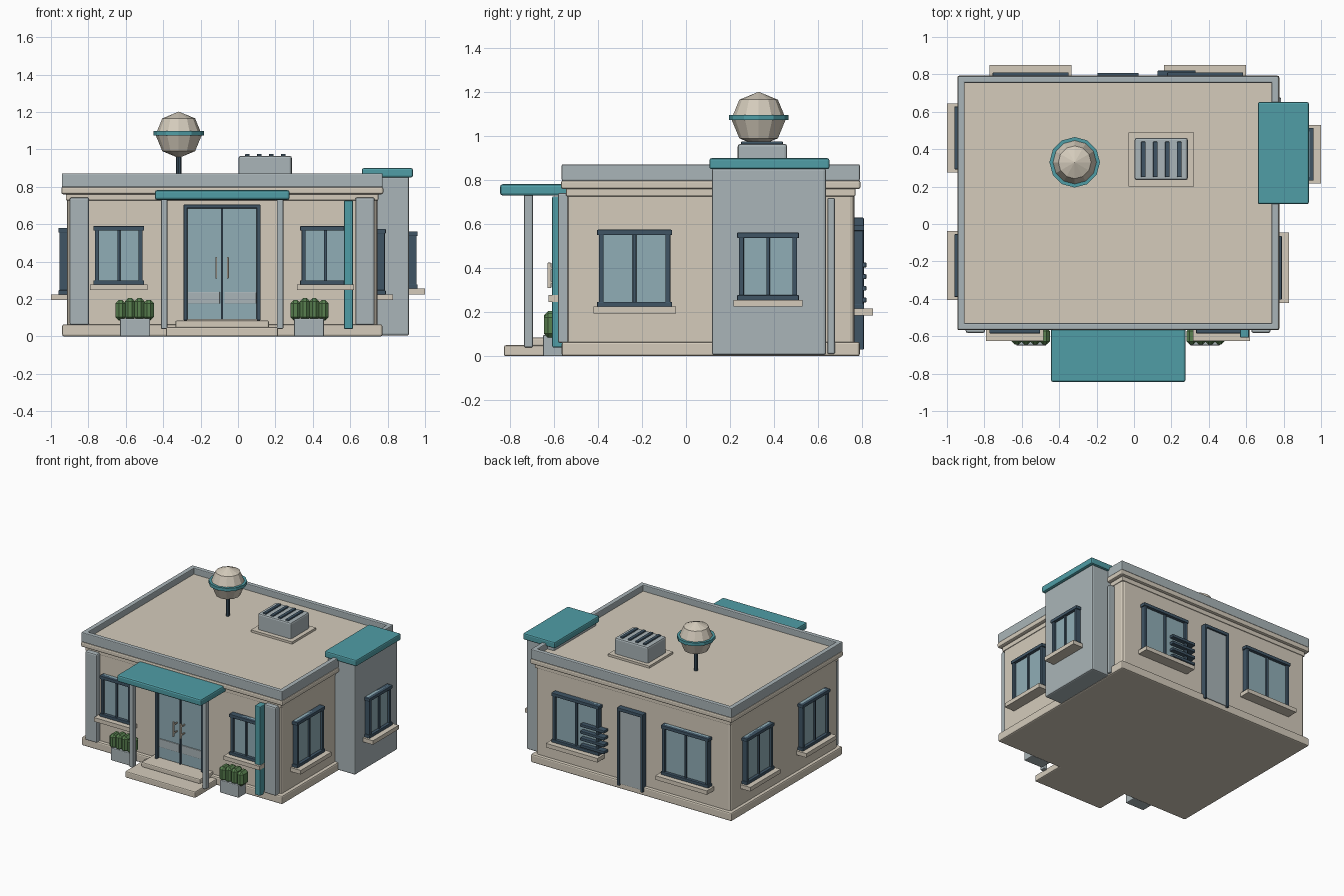
import bpy, math
from mathutils import Matrix, Vector

if "Cube" in bpy.data.objects:
    bpy.data.objects.remove(bpy.data.objects["Cube"])


def material(name, rgb):
    m = bpy.data.materials.new(name)
    m.diffuse_color = (*rgb, 1)
    m.use_nodes = True
    m.node_tree.nodes["Principled BSDF"].inputs["Base Color"].default_value = m.diffuse_color
    return m


BEIGE = material("beige", (0.66, 0.60, 0.50))
GREY = material("blue_grey", (0.40, 0.46, 0.48))
TEAL = material("teal", (0.08, 0.34, 0.38))
DARK = material("dark_frame", (0.05, 0.09, 0.13))
GLASS = material("glass", (0.28, 0.42, 0.47))
GREEN = material("leaf", (0.10, 0.22, 0.08))
I = Matrix.Identity(4)


def box(name, x, y, z, mat, bevel=0.006, m=I, segments=2):
    """Box from (min, max) ranges, optionally bevelled and placed by a matrix."""
    mesh = bpy.data.meshes.new(name)
    v = [(a, b, c) for c in z for b in y for a in x]
    f = [(0, 2, 3, 1), (4, 5, 7, 6), (0, 1, 5, 4),
         (2, 6, 7, 3), (0, 4, 6, 2), (1, 3, 7, 5)]
    mesh.from_pydata(v, [], f)
    mesh.materials.append(mat)
    ob = bpy.data.objects.new(name, mesh)
    bpy.context.collection.objects.link(ob)
    ob.matrix_world = m
    if bevel:
        b = ob.modifiers.new("Bevel", "BEVEL")
        b.width, b.segments = bevel, segments
    return ob


def place(x, y, degrees):
    """Wall frame: local x runs along the wall, local -y points outward."""
    return Matrix.Translation((x, y, 0)) @ Matrix.Rotation(math.radians(degrees), 4, "Z")


def window(name, m, width, z0, z1):
    h = width / 2
    box(name + "_glass", (-h + .01, h - .01), (-.022, .01), (z0, z1), GLASS, 0, m)
    for s in (-1, 1):
        a, b = sorted((s * h, s * (h - .022)))
        box(name + "_jamb", (a, b), (-.04, .01), (z0, z1), DARK, .004, m)
    box(name + "_mullion", (-.008, .008), (-.034, .01), (z0, z1), DARK, .003, m)
    box(name + "_header", (-h - .008, h + .008), (-.045, .01), (z1 - .025, z1), DARK, .004, m)
    box(name + "_bottom_rail", (-h - .008, h + .008), (-.045, .01), (z0, z0 + .025), DARK, .004, m)
    box(name + "_sill", (-h - .025, h + .025), (-.085, .01), (z0 - .028, z0 + .003), BEIGE, 0, m)


CX = -0.085                      # centre line of the main block
FRONT, BACK, LEFT, RIGHT = -.54, .765, -.915, .745

# Main block, plinth and cornice
box("walls", (LEFT, RIGHT), (FRONT, BACK), (.02, .80), BEIGE, .02)
box("plinth", (-.94, .772), (-.565, .79), (0, .065), BEIGE, .01)
box("wall_top_band", (LEFT - .005, RIGHT + .005), (FRONT - .005, BACK + .005), (.727, .77), BEIGE, .005)
box("cornice", (-.945, .777), (-.568, .793), (.76, .80), BEIGE, .01)
box("roof_deck", (-.92, .75), (-.54, .77), (.79, .825), BEIGE, 0)

# Parapet
for y in ((-.565, -.53), (.755, .79)):
    box("parapet_long", (-.942, .773), y, (.798, .872), GREY)
for x in ((-.942, -.905), (.736, .773)):
    box("parapet_short", x, (-.55, .775), (.798, .872), GREY)

# Side tower with cap and downpipe
box("tower", (.68, .915), (.118, .636), (.005, .855), GREY, .01)
box("tower_cap", (.662, .935), (.106, .652), (.85, .90), TEAL, .01)
box("downpipe", (.74, .787), (.642, .677), (.01, .72), GREY, .008)

# Front pilasters, canopy posts and planters, mirrored about the centre line
for s in (-1, 1):
    def span(a, b):
        return tuple(sorted((CX + s * a, CX + s * b)))
    box("pilaster", span(.712, .815), (-.582, -.52), (.06, .743), GREY, .01)
    box("canopy_post", span(.293, .327), (-.736, -.696), (.04, .74), GREY)
    box("planter", span(.385, .545), (-.65, -.56), (0, .097), GREY)
    for i in range(4):
        a = .365 + i * .05
        z = .205 if i in (1, 2) else .195
        box("shrub", span(a, a + .055), (-.645, -.555), (.085, z), GREEN, .018, segments=1)
    # Double door leaves
    box("door_glass", span(.004, .19), (-.575, -.53), (.09, .69), GLASS, 0)
    box("door_jamb", span(.185, .206), (-.60, -.53), (.085, .705), DARK)
    box("door_kick_band", span(.012, .183), (-.582, -.56), (.175, .238), GREY, .003)
    box("door_handle", span(.026, .036), (-.63, -.612), (.31, .425), BEIGE, .003)
    for z in (.33, .395):
        box("handle_mount", span(.028, .034), (-.62, -.57), (z, z + .01), BEIGE, 0)
    window("front_window", place(CX + s * .5525, FRONT, 0), .255, .275, .59)
box("door_header", (CX - .206, CX + .206), (-.60, -.53), (.685, .705), DARK)
box("door_meeting_stile", (CX - .005, CX + .005), (-.585, -.53), (.09, .69), DARK, 0)

# Entrance canopy, steps and accent fin
box("canopy", (-.444, .276), (-.845, -.53), (.73, .782), TEAL, .012)
box("lower_step", (-.385, .214), (-.827, -.53), (0, .05), BEIGE, .008)
box("upper_step", (-.335, .166), (-.70, -.53), (.045, .085), BEIGE, .008)
box("accent_fin", (.567, .615), (-.608, -.53), (.04, .727), TEAL, .006)

# Side and back windows
window("right_window", place(RIGHT, -.234, 90), .325, .222, .575)
window("tower_window", place(.915, .373, 90), .265, .253, .562)
for y in (.46, -.222):
    window("left_window", place(LEFT, y, -90), .32, .222, .58)
for x in (-.553, .38):
    window("back_window", place(x, BACK, 180), .39, .213, .595)

# Back door and louvre bars
box("back_door", (-.18, .01), (.75, .795), (.04, .61), GREY, .004)
for x in ((-.195, -.175), (.005, .025)):
    box("back_door_jamb", x, (.75, .808), (.03, .625), DARK, .004)
box("back_door_header", (-.195, .025), (.75, .808), (.605, .63), DARK, .004)
for i in range(4):
    z = .245 + i * .053
    box("louvre_bar", (.125, .33), (.77, .82), (z, z + .022), DARK, .004)

# Rooftop vent unit
box("vent_pad", (-.03, .322), (.20, .49), (.815, .842), BEIGE, 0)
box("vent_unit", (.003, .288), (.235, .46), (.83, .965), GREY, .012)
for i in range(4):
    x = .05 + i * .064
    box("vent_slat", (x - .012, x + .012), (.25, .44), (.95, .976), DARK, .004)

# Rooftop ball on a mast
AX, AY = -.317, .33


def finish(name, mat):
    ob = bpy.context.object
    ob.name = name
    ob.data.materials.append(mat)
    return ob


bpy.ops.mesh.primitive_cylinder_add(vertices=8, radius=.014, depth=.17, location=(AX, AY, .895))
finish("mast", DARK)
bpy.ops.mesh.primitive_uv_sphere_add(segments=12, ring_count=4, radius=.124, location=(AX, AY, 1.078))
finish("roof_ball", BEIGE)
bpy.ops.mesh.primitive_cylinder_add(vertices=12, radius=.135, depth=.024, location=(AX, AY, 1.085))
finish("ball_ring", TEAL)
